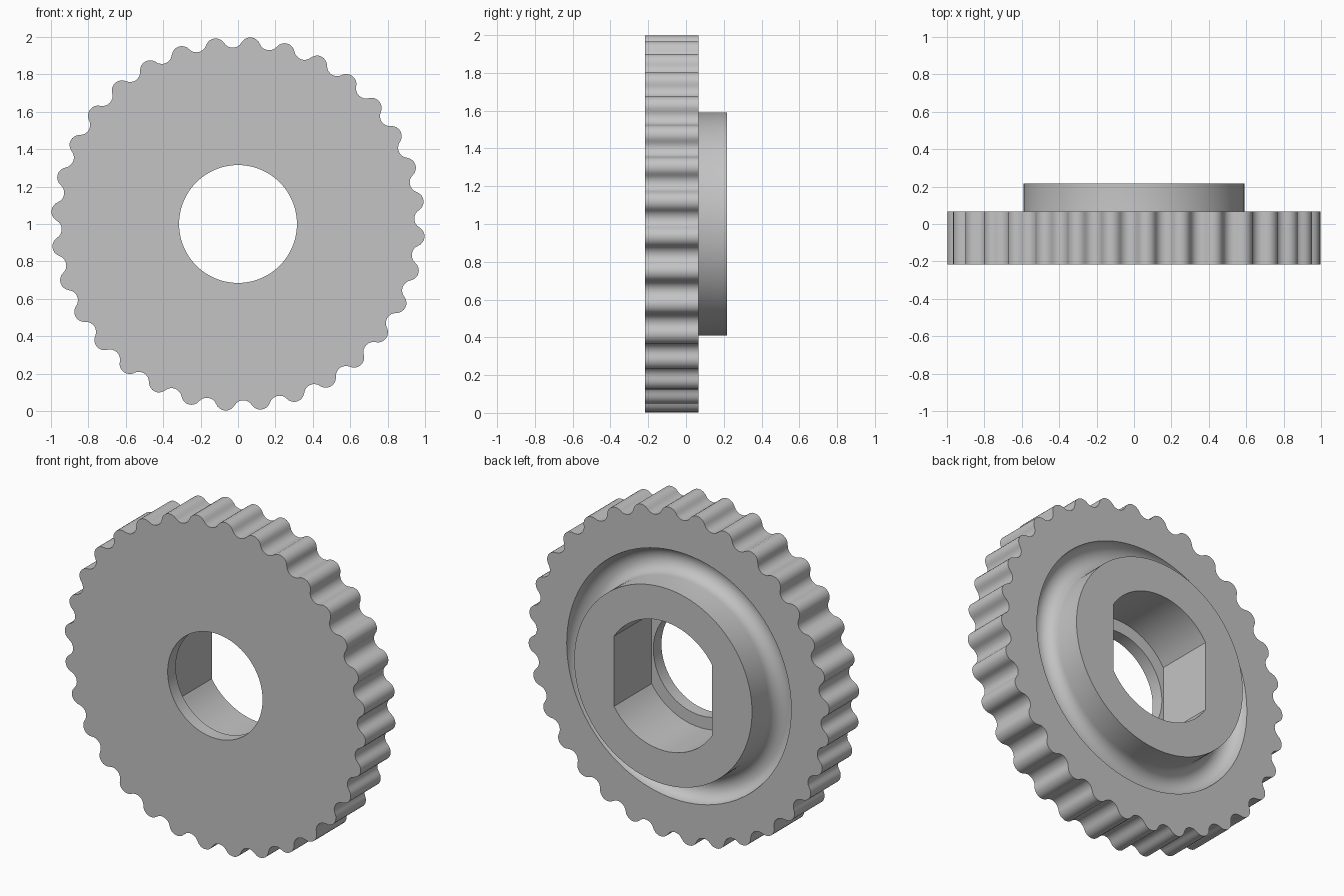
import bpy, bmesh
from math import sin, cos, asin, pi, radians
from mathutils import Vector

if "Cube" in bpy.data.objects:
    bpy.data.objects.remove(bpy.data.objects["Cube"])

TEETH = 32
FRONT, REAR, HUB_END, SHELF = -0.217, 0.067, 0.217, -0.14
TIP_R, ROOT_R, ROUND = 1.0, 0.943, 0.054
HUB_R, GROOVE_R = 0.59, 0.745
BORE_R, SLOT_R, SLOT_X = 0.315, 0.388, 0.326


def polar(r, a):
    return Vector((r * cos(a), r * sin(a)))


def circle(r, n=96):
    return [polar(r, 2 * pi * i / n) for i in range(n)]


def tooth_outline(steps=8):
    """Alternating tip and valley arcs, tangent to each other."""
    half = pi / TEETH
    tip = polar(TIP_R - ROUND, 0)
    valley = polar(ROOT_R + ROUND, half)
    d = valley - tip
    tip_swing = Vector((1, 0)).angle(d)
    valley_swing = polar(-1, half).angle(-d)
    pts = []
    for k in range(TEETH):
        a = radians(86) + 2 * half * k
        c = polar(TIP_R - ROUND, a)
        for i in range(steps):
            pts.append(c + polar(ROUND, a + tip_swing * (2 * i / steps - 1)))
        b = a + half
        c = polar(ROOT_R + ROUND, b)
        for i in range(steps):
            pts.append(c + polar(ROUND, b + pi + valley_swing * (1 - 2 * i / steps)))
    return pts


def slot_outline(steps=24):
    """Circle cut by two upright flats."""
    swing = asin(SLOT_X / SLOT_R)
    return [polar(SLOT_R, mid + swing * (2 * i / steps - 1))
            for mid in (pi / 2, -pi / 2) for i in range(steps + 1)]


bm = bmesh.new()


def ring(points, y):
    return [bm.verts.new((p.x, y, p.y + 1)) for p in points]


def wall(a, b):
    n = len(a)
    for i in range(n):
        j = (i + 1) % n
        bm.faces.new((a[i], a[j], b[j], b[i]))


def flat(a, b):
    """Fill the flat face between an outer and an inner ring."""
    edges = [bm.edges.get((r[i - 1], r[i])) for r in (a, b) for i in range(len(r))]
    bmesh.ops.triangle_fill(bm, edges=edges, use_beauty=True, normal=(0, 1, 0))


# Toothed rim
teeth = tooth_outline()
rim_front, rim_rear = ring(teeth, FRONT), ring(teeth, REAR)
wall(rim_front, rim_rear)

# Round groove running into the hub wall
mid, gr = (HUB_R + GROOVE_R) / 2, (GROOVE_R - HUB_R) / 2
arc = [i * pi / 12 for i in range(13)]
rings = [ring(circle(mid + gr * cos(t)), REAR - gr * sin(t)) for t in arc]
rings.append(ring(circle(HUB_R), HUB_END))
for a, b in zip(rings, rings[1:]):
    wall(a, b)

# Slot through the hub, then a narrower round bore to the front
slot = slot_outline()
slot_rear, slot_front = ring(slot, HUB_END), ring(slot, SHELF)
bore_rear, bore_front = ring(circle(BORE_R), SHELF), ring(circle(BORE_R), FRONT)
wall(slot_rear, slot_front)
wall(bore_rear, bore_front)

# Flat faces
flat(rim_rear, rings[0])
flat(rings[-1], slot_rear)
flat(slot_front, bore_rear)
flat(rim_front, bore_front)

bmesh.ops.recalc_face_normals(bm, faces=bm.faces)
mesh = bpy.data.meshes.new("toothed_wheel")
bm.to_mesh(mesh)
bm.free()
wheel = bpy.data.objects.new("toothed_wheel", mesh)
bpy.context.collection.objects.link(wheel)

# Plain grey material
grey = bpy.data.materials.new("light_grey")
grey.use_nodes = True
colour = (0.55, 0.55, 0.55, 1)
grey.diffuse_color = colour
grey.node_tree.nodes["Principled BSDF"].inputs["Base Color"].default_value = colour
mesh.materials.append(grey)

bpy.ops.object.select_all(action='DESELECT')
wheel.select_set(True)
bpy.context.view_layer.objects.active = wheel
bpy.ops.object.shade_smooth_by_angle(angle=radians(25))
